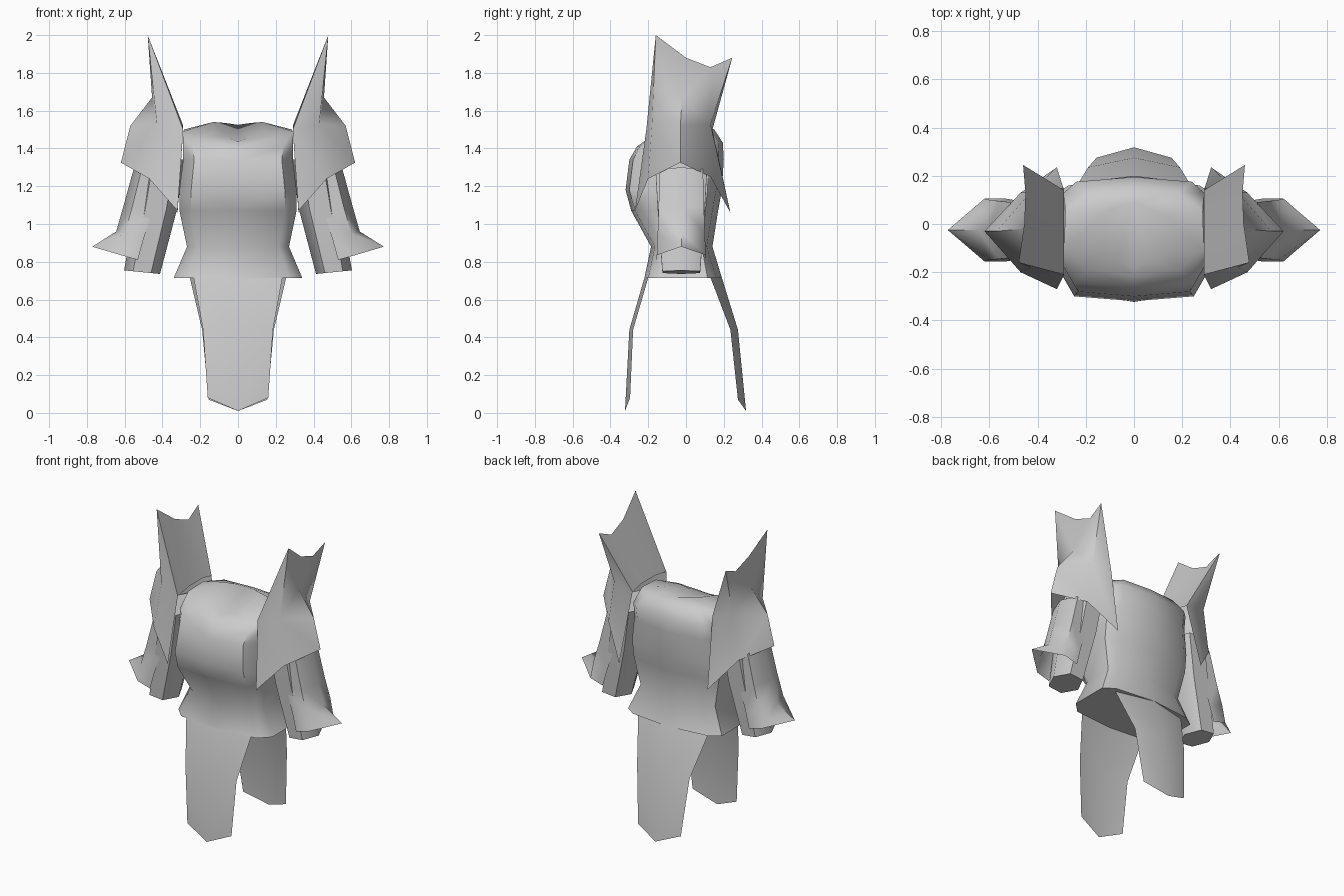
import bpy, bmesh, math

if "Cube" in bpy.data.objects:
    bpy.data.objects.remove(bpy.data.objects["Cube"])

metal = bpy.data.materials.new("plain_grey")
metal.diffuse_color = (0.6, 0.6, 0.6, 1)
metal.use_nodes = True
metal.node_tree.nodes["Principled BSDF"].inputs["Base Color"].default_value = metal.diffuse_color


def strips(bm, rows, closed=False):
    """Skin neighbouring rows of points with quads."""
    rings = [[bm.verts.new(p) for p in r] for r in rows]
    n = len(rows[0])
    for a, b in zip(rings, rings[1:]):
        for i in range(n if closed else n - 1):
            j = (i + 1) % n
            bm.faces.new((a[i], a[j], b[j], b[i]))
    return rings


def finish(name, bm, angle):
    """Mirror across x, weld, tidy normals and shade."""
    geo = bmesh.ops.duplicate(bm, geom=bm.verts[:] + bm.edges[:] + bm.faces[:])["geom"]
    for v in geo:
        if isinstance(v, bmesh.types.BMVert):
            v.co.x = -v.co.x
    bmesh.ops.remove_doubles(bm, verts=bm.verts[:], dist=0.0005)
    bmesh.ops.recalc_face_normals(bm, faces=bm.faces[:])
    me = bpy.data.meshes.new(name)
    bm.to_mesh(me)
    bm.free()
    me.materials.append(metal)
    ob = bpy.data.objects.new(name, me)
    bpy.context.collection.objects.link(ob)
    bpy.ops.object.select_all(action='DESELECT')
    ob.select_set(True)
    bpy.context.view_layer.objects.active = ob
    bpy.ops.object.shade_smooth_by_angle(angle=math.radians(angle))


# Torso: half rings running from front centre to back centre
def ring(z, f, b, w):
    return [(0, f, z), (w * 0.8, f + 0.02, z), (w, f * 0.6, z),
            (w, b * 0.6, z), (w * 0.8, b - 0.03, z), (0, b, z)]


bm = bmesh.new()
rows = [ring(0.715, -0.22, 0.19, 0.34), ring(0.88, -0.185, 0.14, 0.27),
        ring(1.07, -0.29, 0.17, 0.31), ring(1.18, -0.32, 0.19, 0.31),
        ring(1.34, -0.30, 0.20, 0.29),
        [(0, -0.26, 1.41), (0.24, -0.245, 1.41), (0.29, -0.18, 1.42),
         (0.29, 0.13, 1.43), (0.24, 0.175, 1.43), (0, 0.195, 1.43)],
        [(0, -0.215, 1.435), (0.19, -0.19, 1.46), (0.29, -0.1, 1.49),
         (0.285, 0.05, 1.50), (0.19, 0.13, 1.505), (0, 0.15, 1.50)],
        [(0, -0.18, 1.44), (0.07, -0.155, 1.465), (0.13, -0.13, 1.49),
         (0.13, 0.04, 1.54), (0.07, 0.065, 1.535), (0, 0.09, 1.525)]]
r = strips(bm, rows)
bm.faces.new(r[0])
bm.faces.new(r[-1])
finish("torso", bm, 50)

# Hanging cloth panels: (edge x, edge y, edge z, centre y, centre z)
panels = {
    "front_panel": [(0.235, -0.2, 0.715, -0.22, 0.715), (0.185, -0.28, 0.44, -0.30, 0.44),
                    (0.16, -0.296, 0.08, -0.323, 0.01)],
    "back_panel": [(0.255, 0.13, 0.715, 0.19, 0.715), (0.19, 0.235, 0.44, 0.275, 0.44),
                   (0.155, 0.275, 0.07, 0.318, 0.01)],
}
for name, pts in panels.items():
    bm = bmesh.new()
    strips(bm, [[(x, y, z), (0, cy, cz)] for x, y, z, cy, cz in pts])
    finish(name, bm, 40)

# Shoulder guards: outer shell from lower rim to forked fin, then inner fin face
bm = bmesh.new()
fin = [(0.46, 0.245, 1.88), (0.45, 0.13, 1.83), (0.455, 0, 1.88), (0.478, -0.16, 2.0)]
rim = [(0.32, 0.235, 1.06), (0.47, 0.13, 1.25), (0.62, -0.03, 1.325),
       (0.47, -0.2, 1.24), (0.32, -0.27, 1.07)]
mid = [(0.29, 0.14, 1.5), (0.43, 0.13, 1.53), (0.57, -0.03, 1.52),
       (0.43, -0.18, 1.53), (0.29, -0.21, 1.5)]
_, m = strips(bm, [rim, mid])
t = [bm.verts.new(p) for p in fin]
neck = bm.verts.new((0.455, -0.02, 1.67))
inner = [bm.verts.new(p) for p in ((0.29, 0.05, 1.52), (0.29, -0.09, 1.52))]
for f in ((m[0], m[1], t[0]), (m[1], neck, t[1], t[0]), (m[1], m[2], neck),
          (m[2], m[3], neck), (neck, t[2], t[1]), (neck, m[3], t[3], t[2]),
          (m[3], m[4], t[3]), (m[0], t[0], t[1], inner[0]),
          (inner[0], t[1], t[2], inner[1]), (inner[1], t[2], t[3], m[4])):
    bm.faces.new(f)
finish("shoulder_guards", bm, 60)

# Sleeves: tapered six-sided tubes with closed cuffs
bm = bmesh.new()
rows = []
for cx, cz, rx, ry in ((0.508, 0.745, 0.095, 0.1), (0.435, 1.08, 0.11, 0.125),
                       (0.39, 1.35, 0.11, 0.14)):
    rows.append([(cx + rx * math.cos(k * math.pi / 3),
                  -0.025 + ry * math.sin(k * math.pi / 3) / 0.866,
                  cz + 0.1 * rx * math.cos(k * math.pi / 3)) for k in range(6)])
r = strips(bm, rows, closed=True)
bm.faces.new(r[0])
bm.faces.new(r[-1])
finish("sleeves", bm, 65)

# Forearm guards: open channels flaring to a point at the wrist
bm = bmesh.new()


def channel(xi, zi, xc, zc, xo, zo, h):
    c = -0.025
    return [(xi, c - h, zi), (xc, c - h, zc), (xo, c, zo), (xc, c + h, zc), (xi, c + h, zi)]


strips(bm, [channel(0.40, 1.26, 0.51, 1.29, 0.55, 1.30, 0.115),
            channel(0.455, 1.06, 0.56, 1.09, 0.605, 1.10, 0.12),
            channel(0.50, 0.92, 0.60, 0.95, 0.645, 0.96, 0.125),
            channel(0.53, 0.81, 0.62, 0.835, 0.772, 0.88, 0.13)])
finish("forearm_guards", bm, 60)
